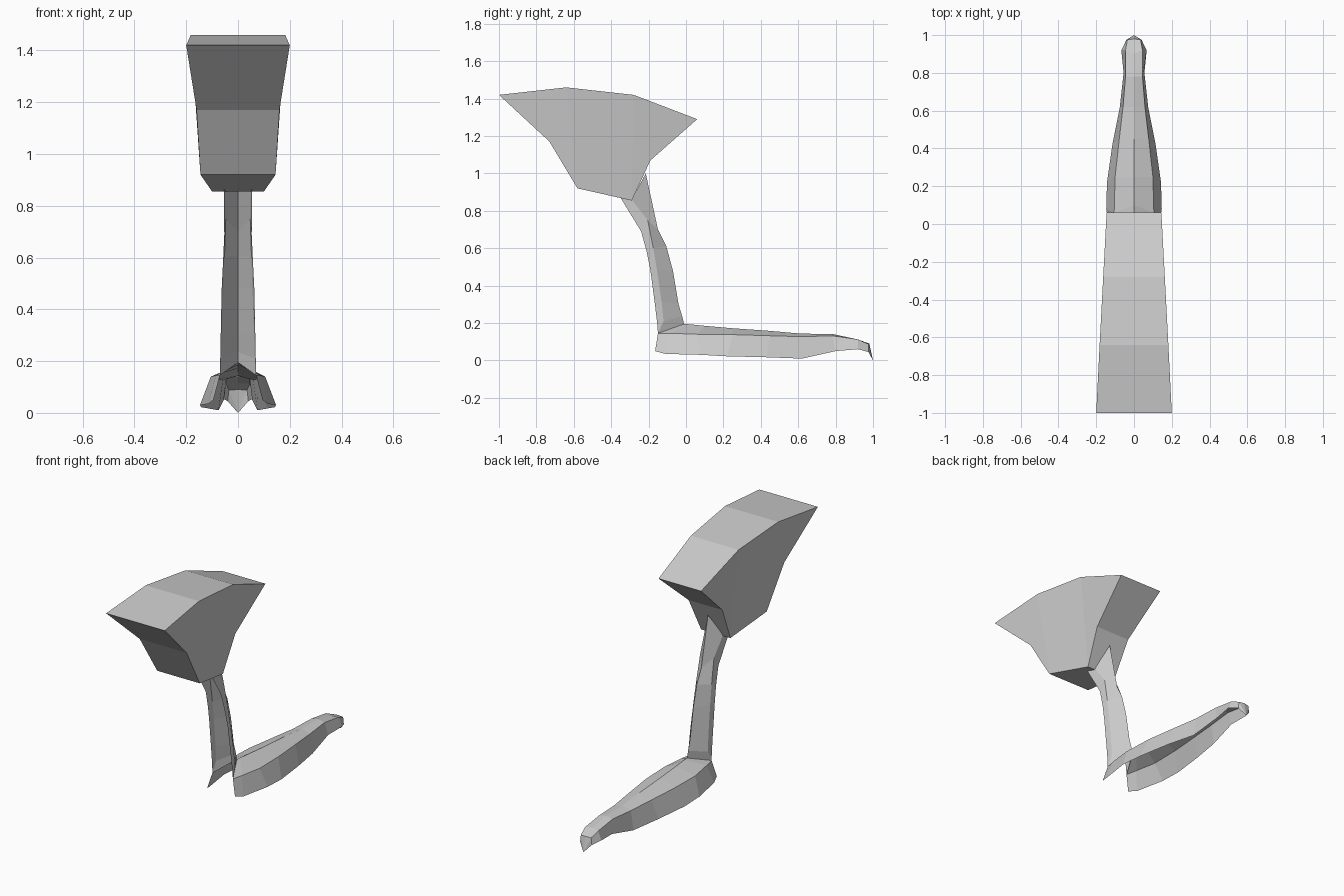
import bpy, bmesh


def finish(name, bm):
    bmesh.ops.remove_doubles(bm, verts=bm.verts, dist=0.0005)
    bmesh.ops.dissolve_degenerate(bm, edges=bm.edges, dist=0.0001)
    bmesh.ops.recalc_face_normals(bm, faces=bm.faces)
    me = bpy.data.meshes.new(name)
    bm.to_mesh(me)
    bm.free()
    ob = bpy.data.objects.new(name, me)
    bpy.context.collection.objects.link(ob)
    return ob


def loft(name, sections, closed=False):
    """Skin quads between sections of equal point count."""
    bm = bmesh.new()
    rows = [[bm.verts.new(p) for p in s] for s in sections]
    n = len(rows[0])
    for a, b in zip(rows, rows[1:]):
        for i in range(n if closed else n - 1):
            j = (i + 1) % n
            bm.faces.new((a[i], a[j], b[j], b[i]))
    if closed:
        bm.faces.new(rows[0])
        bm.faces.new(rows[-1])
    return finish(name, bm)


def channel(rows):
    """Mirrored folded section: flank, edge, ridge, edge, flank."""
    out = []
    for ry, rz, ex, ey, ez, fx, fy, fz in rows:
        out.append([(-fx, fy, fz), (-ex, ey, ez), (0, ry, rz),
                    (ex, ey, ez), (fx, fy, fz)])
    return out


# Fan-shaped thigh: top (half width, y, z) and bottom of each section
thigh = [
    ((.20, -1.0, 1.42), (.16, -.73, 1.17)),
    ((.182, -.64, 1.46), (.145, -.58, .92)),
    ((.163, -.28, 1.42), (.10, -.29, .855)),
    ((.145, .06, 1.29), (.115, -.19, 1.07)),
]
loft("thigh", [[(-t[0], t[1], t[2]), t, b, (-b[0], b[1], b[2])]
               for t, b in thigh], closed=True)

# Shin: folded sheet, ridge at the back, open to the front
loft("shin", channel([
    (-.215, 1.0, .05, -.29, .86, .055, -.35, .87),
    (-.15, .70, .047, -.205, .75, .053, -.24, .69),
    (-.105, .61, .052, -.175, .60, .058, -.21, .58),
    (-.07, .48, .056, -.155, .48, .063, -.19, .48),
    (-.04, .30, .062, -.13, .31, .067, -.165, .29),
    (-.02, .235, .065, -.12, .21, .069, -.153, .19),
    (-.01, .195, .07, -.15, .145, .07, -.15, .145),
]))

# Foot: folded sheet, ridge on top, open underneath, hooked toe
loft("foot", channel([
    (-.01, .195, .07, -.15, .145, .095, -.165, .05),
    (.02, .193, .085, -.08, .145, .115, -.11, .035),
    (.10, .185, .105, .06, .14, .147, .08, .03),
    (.25, .172, .10, .25, .138, .143, .22, .022),
    (.45, .158, .078, .45, .132, .113, .43, .017),
    (.62, .143, .058, .62, .127, .075, .62, .01),
    (.78, .142, .045, .78, .132, .055, .80, .05),
    (.90, .115, .045, .92, .112, .067, .92, .06),
    (.98, .09, .035, .975, .088, .04, .975, .045),
    (1.0, 0, 0, 1.0, 0, 0, 1.0, 0),
]))
